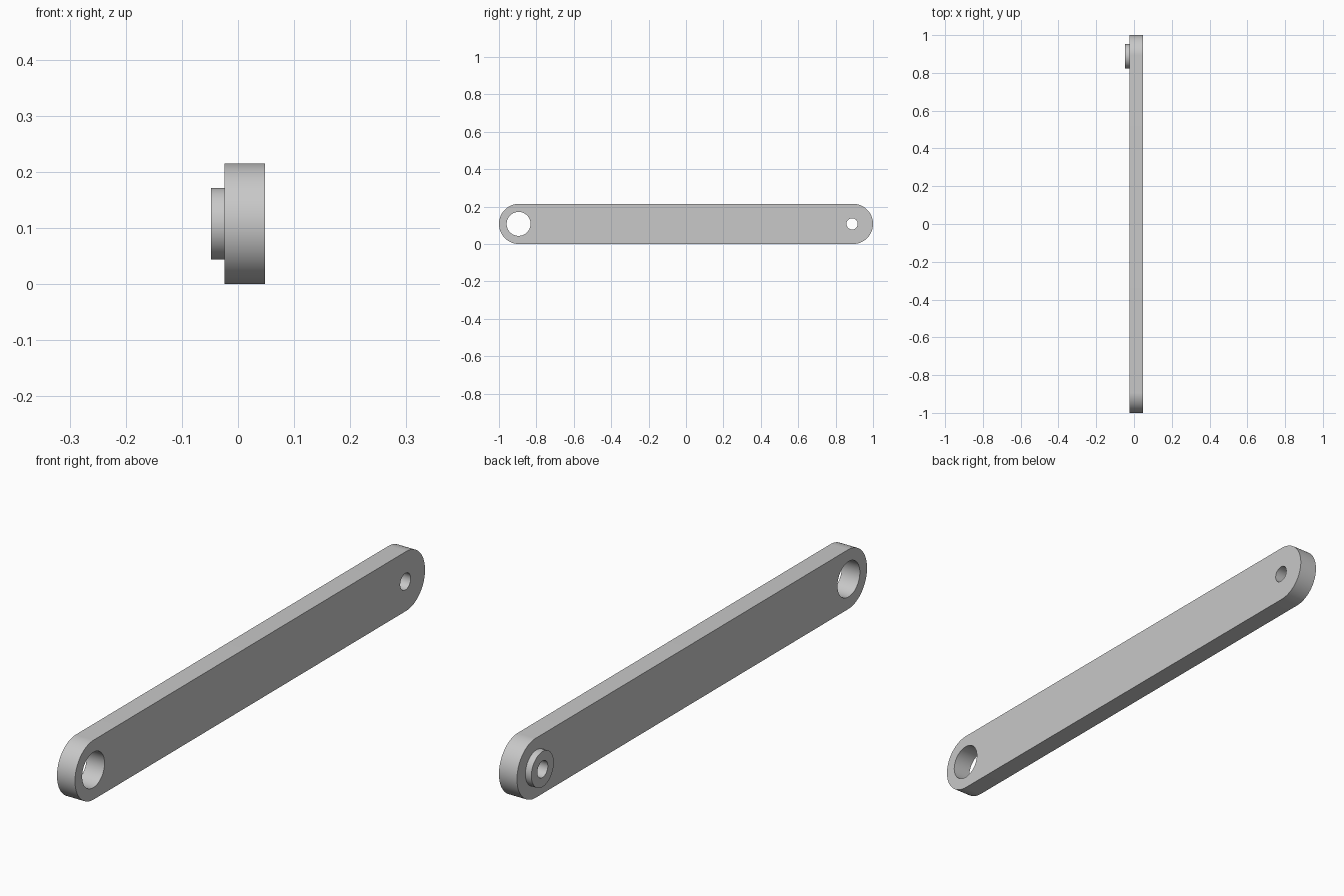
import bpy
import bmesh
from math import sin, cos, pi, radians

cube = bpy.data.objects.get("Cube")
if cube:
    bpy.data.objects.remove(cube, do_unlink=True)

MID_Z = 0.1075       # height of the bar's centre line
END_Y = 0.8925       # centre of each rounded end
PIN_Y = 0.888        # centre of the boss and its hole
EYE_Y = -0.895       # centre of the large hole

grey = bpy.data.materials.new("plain grey")
grey.use_nodes = True
colour = (0.58, 0.58, 0.58, 1)
grey.diffuse_color = colour
grey.node_tree.nodes["Principled BSDF"].inputs["Base Color"].default_value = colour


def arc(cy, radius, start, end, steps):
    """Points (y, z) along an arc, both ends included."""
    angles = [start + (end - start) * i / steps for i in range(steps + 1)]
    return [(cy + radius * cos(a), MID_Z + radius * sin(a)) for a in angles]


def circle(cy, radius, steps=64):
    return arc(cy, radius, 0, 2 * pi, steps)[:-1]


def plate(name, loops, x0, x1):
    """Fill an outline with holes and extrude it along x."""
    bm = bmesh.new()
    edges = []
    for loop in loops:
        verts = [bm.verts.new((x0, y, z)) for y, z in loop]
        edges += [bm.edges.new((v, verts[i - 1])) for i, v in enumerate(verts)]
    bmesh.ops.triangle_fill(bm, edges=edges, use_beauty=True)
    grown = bmesh.ops.extrude_face_region(bm, geom=bm.faces[:])["geom"]
    moved = [g for g in grown if isinstance(g, bmesh.types.BMVert)]
    bmesh.ops.translate(bm, verts=moved, vec=(x1 - x0, 0, 0))
    bmesh.ops.recalc_face_normals(bm, faces=bm.faces[:])
    mesh = bpy.data.meshes.new(name)
    bm.to_mesh(mesh)
    bm.free()
    mesh.materials.append(grey)
    obj = bpy.data.objects.new(name, mesh)
    bpy.context.collection.objects.link(obj)
    bpy.ops.object.select_all(action="DESELECT")
    obj.select_set(True)
    bpy.context.view_layer.objects.active = obj
    bpy.ops.object.shade_smooth_by_angle(angle=radians(30))


# Round-ended bar with a large hole at the front and a small one at the back
outline = (arc(END_Y, MID_Z, -pi / 2, pi / 2, 48)
           + arc(-END_Y, MID_Z, pi / 2, 3 * pi / 2, 48))
plate("link_bar", [outline, circle(EYE_Y, 0.064), circle(PIN_Y, 0.03)], -0.024, 0.048)

# Raised ring around the small hole
plate("pivot_boss", [circle(PIN_Y, 0.064), circle(PIN_Y, 0.03)], -0.048, -0.024)
